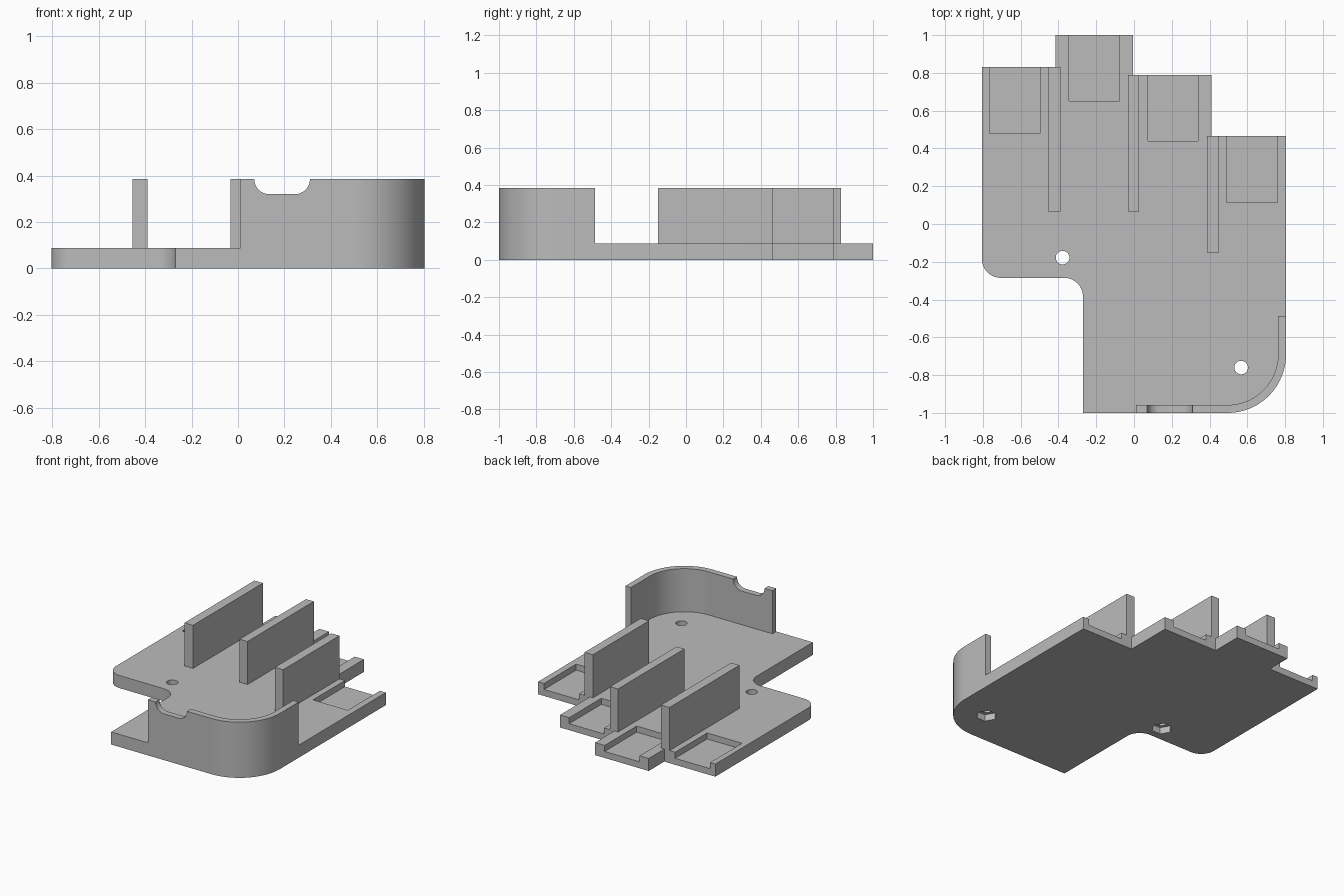
import bpy, bmesh
from math import sin, cos, radians, pi
from mathutils import Matrix

cube = bpy.data.objects.get("Cube")
if cube:
    bpy.data.objects.remove(cube, do_unlink=True)

grey = bpy.data.materials.new("plain grey")
grey.use_nodes = True
colour = (0.5, 0.5, 0.5, 1)
grey.diffuse_color = colour
grey.node_tree.nodes["Principled BSDF"].inputs["Base Color"].default_value = colour

PLATE_TOP, WALL_TOP = 0.087, 0.385


def arc(cx, cy, r, start, end, steps=16):
    angles = [radians(start + (end - start) * i / steps) for i in range(steps + 1)]
    return [(cx + r * cos(a), cy + r * sin(a)) for a in angles]


def prism(name, outline, z0, z1):
    """Extrude a flat outline from z0 to z1."""
    bm = bmesh.new()
    base = bm.faces.new([bm.verts.new((x, y, z0)) for x, y in outline])
    top = bmesh.ops.extrude_face_region(bm, geom=[base])["geom"]
    verts = [v for v in top if isinstance(v, bmesh.types.BMVert)]
    bmesh.ops.translate(bm, verts=verts, vec=(0, 0, z1 - z0))
    bmesh.ops.recalc_face_normals(bm, faces=bm.faces)
    mesh = bpy.data.meshes.new(name)
    bm.to_mesh(mesh)
    bm.free()
    mesh.materials.append(grey)
    obj = bpy.data.objects.new(name, mesh)
    bpy.context.collection.objects.link(obj)
    return obj


def box(name, x0, x1, y0, y1, z0, z1):
    return prism(name, [(x0, y0), (x1, y0), (x1, y1), (x0, y1)], z0, z1)


def activate(obj):
    bpy.ops.object.select_all(action="DESELECT")
    obj.select_set(True)
    bpy.context.view_layer.objects.active = obj


def cut(obj, cutter):
    cutter.hide_render = True
    mod = obj.modifiers.new("cut", "BOOLEAN")
    mod.operation, mod.solver, mod.object = "DIFFERENCE", "EXACT", cutter
    activate(obj)
    bpy.ops.object.modifier_apply(modifier=mod.name)
    bpy.data.objects.remove(cutter, do_unlink=True)


# Base plate with stepped back edge and rounded front corners
outline = [(-0.805, 0.83), (-0.415, 0.83), (-0.415, 1), (-0.005, 1),
           (-0.005, 0.79), (0.41, 0.79), (0.41, 0.465), (0.805, 0.465)]
outline += arc(0.495, -0.69, 0.31, 0, -90, 24)
outline += [(-0.27, -1)]
outline += arc(-0.37, -0.385, 0.1, 0, 90)
outline += arc(-0.705, -0.185, 0.1, 270, 180)
plate = prism("base_plate", outline, 0, PLATE_TOP)

# Shallow pockets, open at the back
for x, y in [(-0.765, 0.83), (-0.345, 1), (0.073, 0.79), (0.493, 0.465)]:
    cut(plate, box("pocket_cutter", x, x + 0.267, y - 0.35, y + 0.05, 0.045, 0.2))

# Screw holes with hexagonal nut recesses underneath
for x, y in [(-0.378, -0.178), (0.567, -0.76)]:
    cut(plate, prism("hole_cutter", arc(x, y, 0.036, 0, 348.75, 31), -0.1, 0.2))
    cut(plate, prism("nut_cutter", arc(x, y, 0.066, 0, 300, 5), -0.1, 0.045))

# Upright dividers
for name, x0, x1, y0, y1 in [("left_divider", -0.455, -0.39, 0.065, 0.83),
                             ("middle_divider", -0.033, 0.027, 0.065, 0.79),
                             ("right_divider", 0.387, 0.45, -0.15, 0.465)]:
    box(name, x0, x1, y0, y1, PLATE_TOP, WALL_TOP)

# Curved corner wall
wall_outline = [(0.01, -1)] + arc(0.495, -0.69, 0.31, -90, 0, 24) + [(0.805, -0.487)]
wall_outline += [(0.763, -0.487)] + arc(0.495, -0.69, 0.268, 0, -90, 24) + [(0.01, -0.958)]
wall = prism("corner_wall", wall_outline, PLATE_TOP, WALL_TOP)

# Rounded cable notch in the wall's top edge
notch = [(0.07, 0.5)] + arc(0.135, 0.385, 0.065, 180, 270, 10)
notch += arc(0.245, 0.385, 0.065, 270, 360, 10) + [(0.31, 0.5)]
notch_cutter = prism("notch_cutter", notch, 0.9, 1.1)
notch_cutter.data.transform(Matrix.Rotation(pi / 2, 4, "X"))
cut(wall, notch_cutter)

for obj in (plate, wall):
    activate(obj)
    bpy.ops.object.shade_smooth_by_angle(angle=radians(30))
